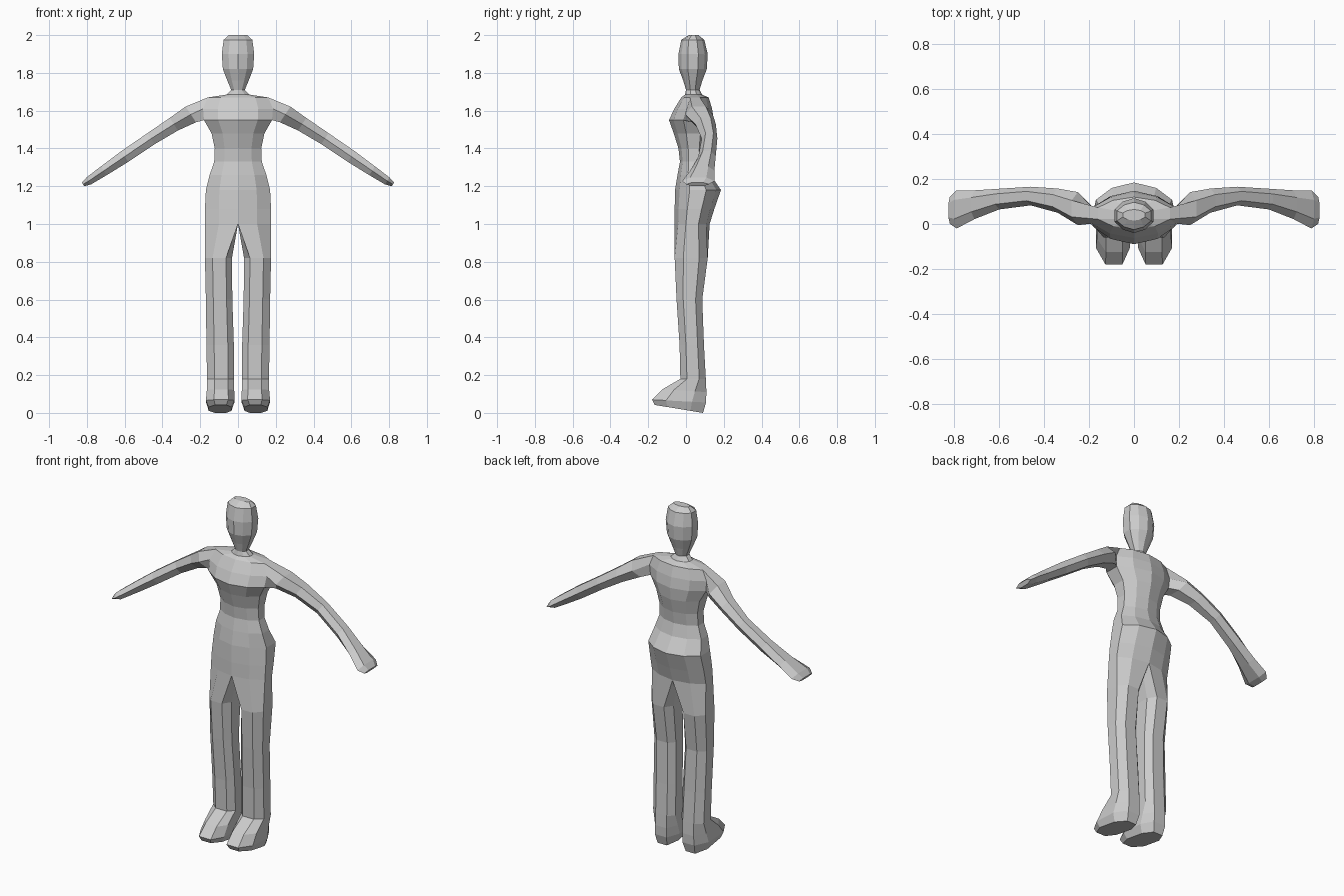
import bpy, bmesh
from mathutils import Matrix

if "Cube" in bpy.data.objects:
    bpy.data.objects.remove(bpy.data.objects["Cube"])

bm = bmesh.new()


def lerp(a, b, t):
    return a + (b - a) * t


def verts(points):
    return [bm.verts.new(p) for p in points]


def bridge(a, b, closed, skip=()):
    """Join two rings of equal length with quads."""
    n = len(a)
    for i in range(n if closed else n - 1):
        if i not in skip:
            j = (i + 1) % n
            bm.faces.new((a[i], a[j], b[j], b[i]))


def torso_ring(z, w, yf, yb, drop=0.1):
    """Half cross-section from the front centre round to the back centre."""
    f, b = lerp(yf, yb, drop), lerp(yb, yf, drop)
    return verts([(0, yf, z), (0.58 * w, f, z), (w, lerp(yf, yb, 0.32), z),
                  (w, lerp(yf, yb, 0.68), z), (0.58 * w, b, z), (0, yb, z)])


def leg_ring(zf, zb, xi, xo, yf, yb):
    """Full eight-sided cross-section, tilted from zf at the front to zb at the back."""
    q = [(0.22, 0), (0.72, 0), (1, 0.26), (1, 0.74),
         (0.72, 1), (0.22, 1), (0, 0.74), (0, 0.26)]
    return verts([(lerp(xi, xo, u), lerp(yf, yb, v), lerp(zf, zb, v)) for u, v in q])


def arm_ring(x, z, t, yf, yb):
    """Six-sided cross-section, square to the sloping arm."""
    q = [(-1, 0.25), (-1, 0.75), (0, 1), (1, 0.75), (1, 0.25), (0, 0)]
    return verts([(x + 0.55 * t * s, lerp(yf, yb, v), z + 0.83 * t * s) for s, v in q])


# Head, neck, trunk and hips: z, half width, front y, back y
trunk = [
    (2.00, 0.050, 0.015, 0.065), (1.975, 0.076, -0.025, 0.097),
    (1.90, 0.086, -0.040, 0.115), (1.82, 0.080, -0.038, 0.110),
    (1.76, 0.057, -0.015, 0.087), (1.71, 0.036, 0.000, 0.072),
    (1.685, 0.060, -0.005, 0.085), (1.67, 0.160, -0.025, 0.120),
    (1.61, 0.185, -0.062, 0.138), (1.55, 0.180, -0.090, 0.148),
    (1.48, 0.140, -0.065, 0.142), (1.40, 0.123, -0.040, 0.122),
    (1.33, 0.126, -0.032, 0.112), (1.26, 0.150, -0.045, 0.130),
    (1.18, 0.170, -0.058, 0.185), (1.08, 0.175, -0.060, 0.150),
    (1.00, 0.175, -0.060, 0.125)]
rings = [torso_ring(*r) for r in trunk]
SHOULDER, CHEST = 7, 9
for i in range(len(rings) - 1):
    # The side faces between shoulder and chest stay open for the arm
    bridge(rings[i], rings[i + 1], False, (2,) if SHOULDER <= i < CHEST else ())
bm.faces.new(rings[0])

# Arm and hand: x, z, half thickness, front y, back y
c, b, a = rings[SHOULDER], rings[SHOULDER + 1], rings[CHEST]
last = [a[2], a[3], b[3], c[3], c[2], b[2]]
for r in [(0.25, 1.580, 0.050, -0.005, 0.142), (0.34, 1.528, 0.040, 0.050, 0.158),
          (0.46, 1.452, 0.035, 0.083, 0.166), (0.60, 1.357, 0.034, 0.065, 0.157),
          (0.71, 1.282, 0.028, 0.022, 0.150), (0.79, 1.228, 0.022, -0.020, 0.150),
          (0.82, 1.210, 0.012, 0.000, 0.122)]:
    ring = arm_ring(*r)
    bridge(last, ring, True)
    last = ring
bm.faces.new(last)

# Leg and foot: front z, back z, inner x, outer x, front y, back y
last = rings[-1] + verts([(0, 0.065, 1.0), (0, 0.0, 1.0)])
for r in [(0.82, 0.82, 0.032, 0.175, -0.060, 0.115), (0.60, 0.60, 0.030, 0.170, -0.050, 0.086),
          (0.36, 0.36, 0.022, 0.167, -0.034, 0.095), (0.18, 0.18, 0.020, 0.164, -0.030, 0.105),
          (0.125, 0.11, 0.020, 0.165, -0.125, 0.108), (0.07, 0.055, 0.018, 0.170, -0.180, 0.106),
          (0.042, 0.0, 0.035, 0.155, -0.165, 0.090)]:
    ring = leg_ring(*r)
    bridge(last, ring, True)
    last = ring
bm.faces.new(last)

# Mirror to the other side and weld along the centre line
half = bm.verts[:] + bm.edges[:] + bm.faces[:]
copy = bmesh.ops.duplicate(bm, geom=half)["geom"]
bmesh.ops.transform(bm, matrix=Matrix.Scale(-1, 4, (1, 0, 0)),
                    verts=[v for v in copy if isinstance(v, bmesh.types.BMVert)])
bmesh.ops.remove_doubles(bm, verts=bm.verts[:], dist=0.0005)
bmesh.ops.recalc_face_normals(bm, faces=bm.faces[:])

mesh = bpy.data.meshes.new("human_body")
bm.to_mesh(mesh)
bm.free()
grey = bpy.data.materials.new("light_grey")
grey.diffuse_color = (0.6, 0.6, 0.6, 1)
grey.use_nodes = True
grey.node_tree.nodes["Principled BSDF"].inputs["Base Color"].default_value = grey.diffuse_color
mesh.materials.append(grey)
bpy.context.collection.objects.link(bpy.data.objects.new("human_body", mesh))
